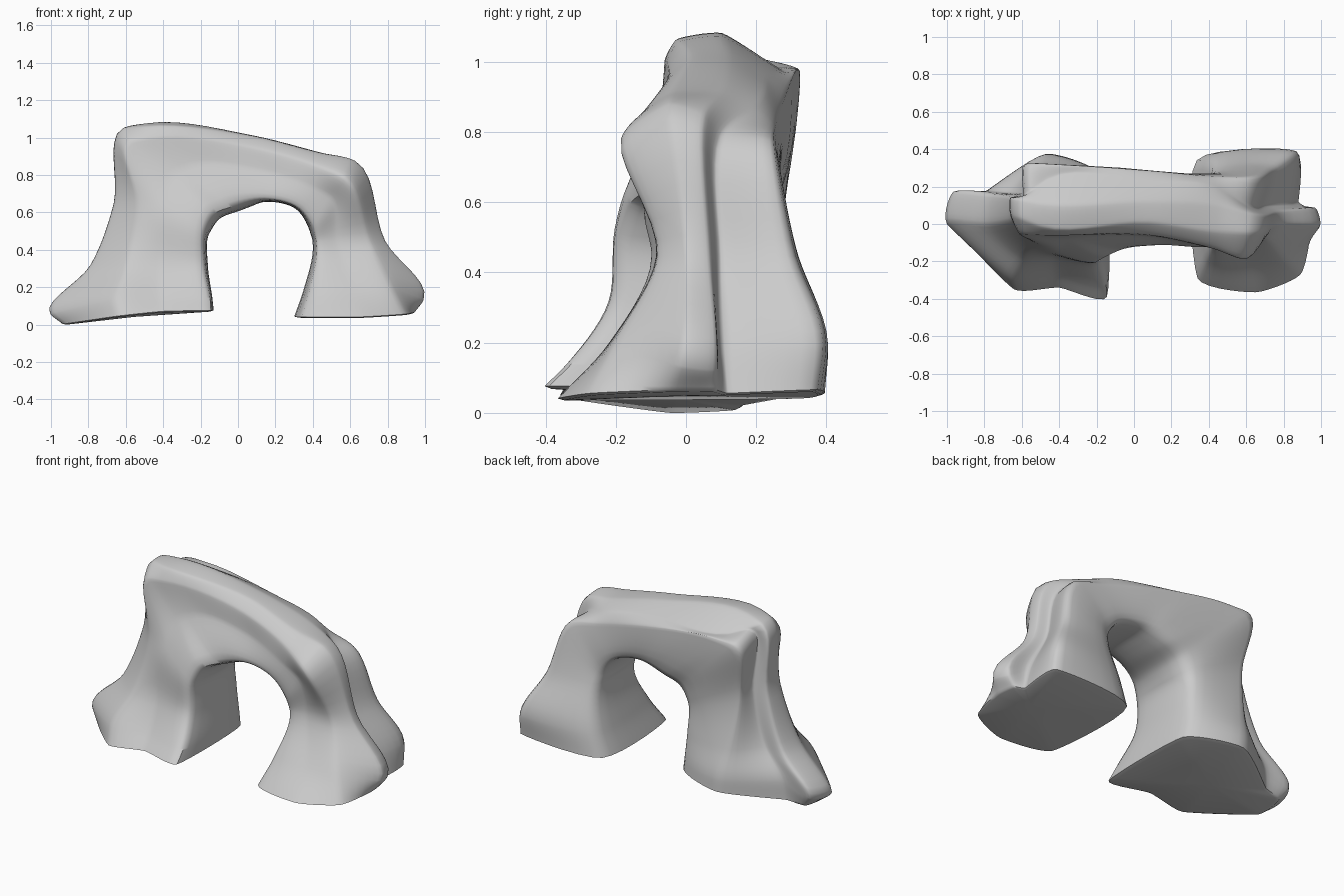
import bpy, bmesh
from mathutils import Vector

if "Cube" in bpy.data.objects:
    bpy.data.objects.remove(bpy.data.objects["Cube"])


def level(z, pts):
    """Horizontal leg section; a point may carry its own height."""
    return [p if len(p) == 3 else (p[0], p[1], z) for p in pts]


def smooth(pts, steps, closed, pull):
    """Curve through all the points; corners stay tight on closed sections."""
    n = len(pts)
    at = (lambda i: pts[i % n]) if closed else (lambda i: pts[max(0, min(n - 1, i))])

    def tangent(i, length):
        a, b, c = at(i - 1), at(i), at(i + 1)
        d1, d2 = (b - a).length, (c - b).length
        if closed:
            return (c - a).normalized() * min(d1, d2) * pull
        if not d1 or not d2:
            return (c - a).normalized() * length * pull
        # spacing-aware slope keeps the long rails fair
        s = (b - a) / d1 * d2 + (c - b) / d2 * d1
        return s / (d1 + d2) * length * pull

    out = []
    for i in range(n if closed else n - 1):
        a, b = at(i), at(i + 1)
        length = (b - a).length
        ta, tb = tangent(i, length), tangent(i + 1, length)
        for k in range(steps):
            t = k / steps
            out.append(a * (2*t**3 - 3*t*t + 1) + ta * (t**3 - 2*t*t + t)
                       + b * (3*t*t - 2*t**3) + tb * (t**3 - t*t))
    return out if closed else out + [pts[-1]]


# Section order: inner front, front, outer front, side tip x2, groove, outer back, inner back
left_leg = [
    [(-.145, -.39, .08), (-.4, -.34, .075), (-.64, -.35, .05), (-.93, -.05, .008),
     (-.92, .14, .015), (-.8, .17, .03), (-.47, .375, .07), (-.15, .24, .08)],
    level(.15, [(-.15, -.32), (-.41, -.28), (-.66, -.29), (-1, 0, .065),
                (-.965, .165, .08), (-.78, .18), (-.48, .37), (-.165, .25)]),
    level(.32, [(-.18, -.205), (-.42, -.19), (-.6, -.18), (-.785, 0),
                (-.77, .155), (-.66, .17), (-.51, .32), (-.185, .25)]),
    [(-.18, -.19, .5), (-.4, -.155, .62), (-.54, -.1, .65), (-.66, .02, .65),
     (-.655, .14, .65), (-.58, .17, .65), (-.55, .265, .65), (-.185, .245, .5)],
]
bridge = [
    [(-.135, -.165, .59), (-.36, -.09, .8), (-.58, -.055, .98), (-.61, .03, 1.05),
     (-.615, .13, 1.05), (-.56, .17, 1.02), (-.555, .325, .97), (-.135, .25, .59)],
    [(-.03, -.12, .635), (-.3, -.075, .84), (-.48, -.06, 1.0), (-.5, -.01, 1.065),
     (-.49, .11, 1.078), (-.46, .24, .995), (-.44, .32, .98), (-.03, .26, .635)],
    [(.14, -.105, .675), (.12, -.07, .83), (.08, -.055, .95), (.08, .01, 1.01),
     (.08, .12, 1.012), (.08, .23, .96), (.08, .285, .91), (.14, .25, .675)],
    [(.325, -.11, .625), (.4, -.12, .74), (.43, -.13, .85), (.44, -.04, .92),
     (.44, .1, .92), (.43, .2, .88), (.43, .255, .82), (.325, .25, .625)],
]
right_leg = [
    [(.4, -.10, .52), (.5, -.12, .68), (.575, -.185, .785), (.62, -.05, .88),
     (.645, .05, .85), (.61, .1, .79), (.62, .25, .77), (.4, .255, .52)],
    level(.45, [(.418, -.09), (.53, -.085), (.7, -.08), (.785, 0),
                (.775, .065), (.71, .1), (.745, .305), (.418, .28)]),
    level(.2, [(.385, -.19), (.62, -.22), (.82, -.2), (.99, -.02, .14),
               (.965, .085, .13), (.84, .11), (.865, .39), (.385, .34)]),
    [(.34, -.29, .045), (.65, -.365, .045), (.89, -.27, .06), (.945, -.04, .07),
     (.93, .08, .07), (.88, .12, .06), (.87, .375, .07), (.335, .34, .05)],
]

# Loft the sections along the arch, from left foot to right foot
sections = [[Vector(p) for p in s] for s in left_leg + bridge + right_leg]
rails = [smooth(list(r), 7, False, .95) for r in zip(*sections)]
rings = [smooth(list(r), 7, True, .6) for r in zip(*rails)]

bm = bmesh.new()
verts = [[bm.verts.new(p) for p in ring] for ring in rings]
n = len(verts[0])
for a, b in zip(verts, verts[1:]):
    for i in range(n):
        j = (i + 1) % n
        bm.faces.new((a[i], a[j], b[j], b[i]))

# Flat soles, slightly inset for a soft rim
for ring in (verts[0], verts[-1]):
    mid = sum((v.co for v in ring), Vector()) / n
    drop = Vector((0, 0, .006))
    inner = [bm.verts.new(v.co.lerp(mid, .05) - drop) for v in ring]
    hub = bm.verts.new(mid - drop)
    for i in range(n):
        j = (i + 1) % n
        bm.faces.new((ring[i], ring[j], inner[j], inner[i]))
        bm.faces.new((inner[i], inner[j], hub))
bmesh.ops.recalc_face_normals(bm, faces=bm.faces)

# Stand on the ground
low = min(v.co.z for v in bm.verts)
for v in bm.verts:
    v.co.z -= low

mesh = bpy.data.meshes.new("rock_arch")
bm.to_mesh(mesh)
bm.free()
arch = bpy.data.objects.new("rock_arch", mesh)
bpy.context.collection.objects.link(arch)
bpy.context.view_layer.objects.active = arch
arch.select_set(True)
bpy.ops.object.shade_smooth_by_angle(angle=0.8)
